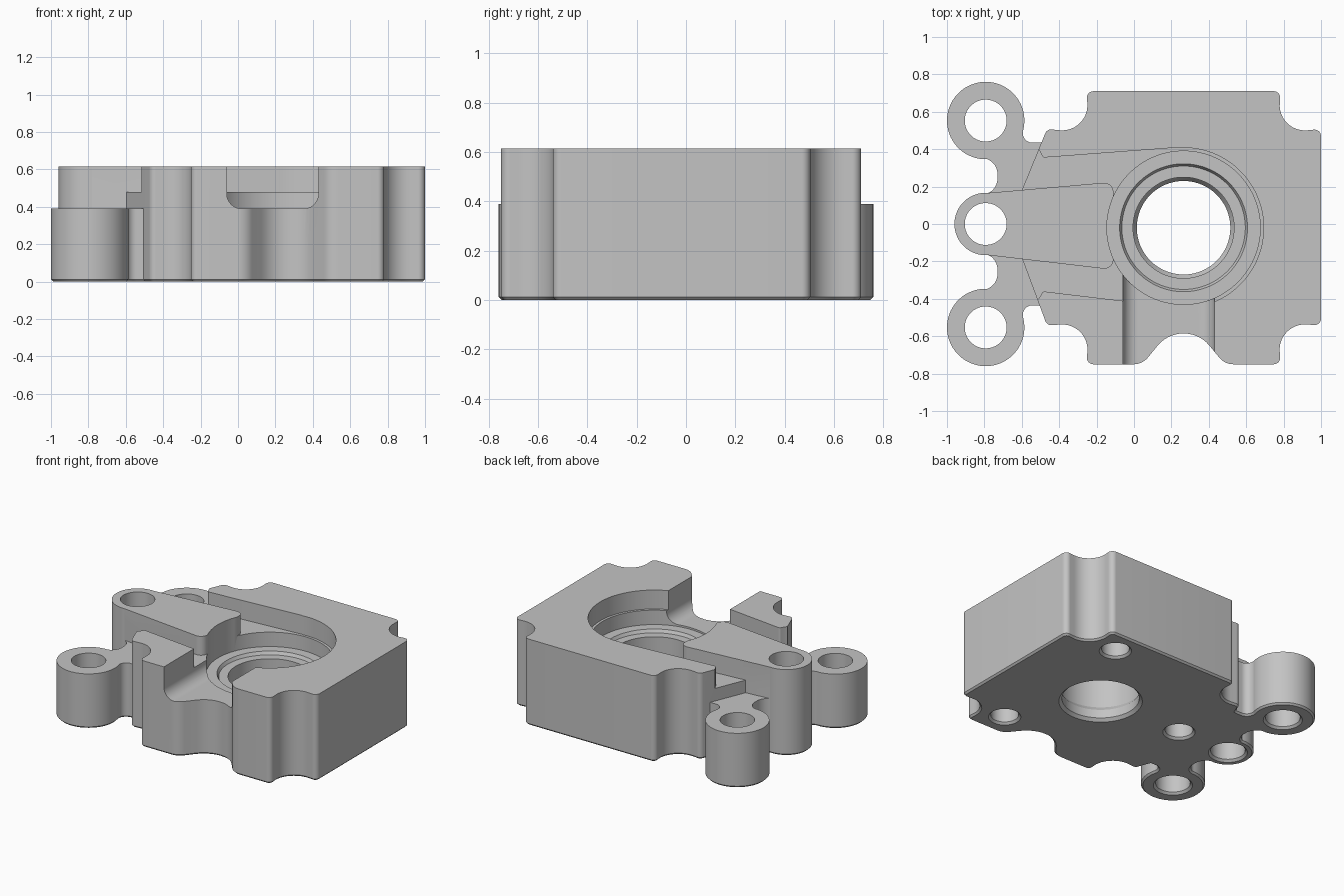
import bpy, bmesh, math
from mathutils import Vector, Matrix

if "Cube" in bpy.data.objects:
    bpy.data.objects.remove(bpy.data.objects["Cube"])

TOP, STEP, LOW = 0.615, 0.48, 0.39
CX, CY = 0.265, -0.02
LUG_X, LUG_Y = -0.793, 0.553
CHAMFER = 0.012

metal = bpy.data.materials.new("cast_grey")
metal.use_nodes = True
GREY = (0.55, 0.55, 0.55, 1)
metal.diffuse_color = GREY
metal.node_tree.nodes["Principled BSDF"].inputs["Base Color"].default_value = GREY


def fillet(corners, steps=12):
    """Round each (x, y, radius) corner and return a counter-clockwise outline."""
    out, n = [], len(corners)
    for i, c in enumerate(corners):
        p, r = Vector(c[:2]), (c[2] if len(c) > 2 else 0)
        if r == 0:
            out.append(p)
            continue
        a = (Vector(corners[i - 1][:2]) - p).normalized()
        b = (Vector(corners[(i + 1) % n][:2]) - p).normalized()
        half = a.angle(b) / 2
        reach = r / math.tan(half)
        centre = p + (a + b).normalized() * (r / math.sin(half))
        u, v = p + a * reach - centre, p + b * reach - centre
        turn = math.atan2(u.x * v.y - u.y * v.x, u.dot(v))
        for k in range(steps + 1):
            out.append(centre + Matrix.Rotation(turn * k / steps, 2) @ u)
    area = sum(out[i - 1].x * q.y - out[i - 1].y * q.x for i, q in enumerate(out))
    return out if area > 0 else out[::-1]


def inset(pts, d):
    """Move an outline inward by d."""
    res = []
    for i, p in enumerate(pts):
        a = (p - pts[i - 1]).normalized()
        b = (pts[(i + 1) % len(pts)] - p).normalized()
        na, nb = Vector((-a.y, a.x)), Vector((-b.y, b.x))
        res.append(p + (na + nb) * (d / (1 + na.dot(nb))))
    return res


def loft(name, rings):
    """Skin a stack of equal-length rings and cap both ends."""
    bm = bmesh.new()
    loops = [[bm.verts.new(p) for p in ring] for ring in rings]
    for lo, hi in zip(loops, loops[1:]):
        for i in range(len(lo)):
            j = (i + 1) % len(lo)
            bm.faces.new((lo[i], lo[j], hi[j], hi[i]))
    bm.faces.new(loops[0][::-1])
    bm.faces.new(loops[-1])
    bmesh.ops.recalc_face_normals(bm, faces=bm.faces)
    me = bpy.data.meshes.new(name)
    bm.to_mesh(me)
    bm.free()
    me.materials.append(metal)
    ob = bpy.data.objects.new(name, me)
    bpy.context.collection.objects.link(ob)
    return ob


def prism(name, corners, z0, z1, chamfer=0):
    pts = fillet(corners)
    levels = [(pts, z0), (pts, z1)]
    if chamfer:
        levels = [(inset(pts, chamfer), z0), (pts, z0 + chamfer), (pts, z1)]
    return loft(name, [[(p.x, p.y, z) for p in ring] for ring, z in levels])


def lathe(name, x, y, profile, n=64):
    """Turn (radius, height) pairs about a vertical axis."""
    angles = [math.tau * (i + 0.5) / n for i in range(n)]
    return loft(name, [[(x + r * math.cos(a), y + r * math.sin(a), z) for a in angles]
                       for r, z in profile])


def combine(target, other, op):
    mod = target.modifiers.new(op, 'BOOLEAN')
    mod.operation, mod.object, mod.solver = op, other, 'EXACT'
    bpy.context.view_layer.objects.active = target
    bpy.ops.object.modifier_apply(modifier=mod.name)
    bpy.data.objects.remove(other)


def lug(y, r, top):
    combine(housing, lathe("lug", LUG_X, y, [
        (r - CHAMFER, 0), (r, CHAMFER), (r, top)]), 'UNION')


def hole(x, y, r, top):
    combine(housing, lathe("hole_cutter", x, y, [
        (r + 0.015, -0.05), (r + 0.015, 0), (r, 0.015), (r, top)], 48), 'DIFFERENCE')


# Main block with scalloped corners and a hollow in the front wall
housing = prism("housing", [
    (-0.255, 0.71, 0.035), (-0.235, 0.485, 0.135), (-0.465, 0.508, 0.035), (-0.6, 0.18),
    (-0.6, -0.18), (-0.465, -0.543, 0.035), (-0.235, -0.525, 0.135), (-0.255, -0.75, 0.035),
    (0.045, -0.75, 0.1), (CX, -0.48, 0.18), (0.485, -0.75, 0.1),
    (0.785, -0.75, 0.035), (0.765, -0.525, 0.135), (1, -0.543, 0.035),
    (1, 0.508, 0.035), (0.765, 0.485, 0.135), (0.785, 0.71, 0.035)], 0, TOP, CHAMFER)

# Side channel, upper counterbore and front notch
combine(housing, prism("channel_cutter", [
    (-0.8, 0.75), (-0.503, 0.39), (-0.487, 0.355, 0.015), (0.22, 0.408), (CX, CY),
    (0.1, -0.43), (-0.487, -0.36, 0.015), (-0.503, -0.39), (-0.8, -0.75)],
    STEP, TOP + 0.1), 'DIFFERENCE')
combine(housing, lathe("counterbore_cutter", CX, CY,
                       [(0.428, STEP), (0.428, TOP + 0.1)], 96), 'DIFFERENCE')
notch = fillet([(-0.06, LOW, 0.08), (0.43, LOW, 0.08), (0.43, 0.8), (-0.06, 0.8)])
combine(housing, loft("notch_cutter", [[(p.x, y, p.y) for p in notch] for y in (-0.9, -0.2)]),
        'DIFFERENCE')

# Low web that carries the lugs
half = [(-0.3, 0.47), (-0.46, 0.47), (-0.49, 0.435, 0.035), (-0.59, 0.435, 0.05),
        (-0.6, LUG_Y), (-0.78, LUG_Y), (-0.78, 0.352), (-0.73, 0.352, 0.085),
        (-0.73, 0.162, 0.085), (-0.78, 0.162)]
# The rounded bay reaches back inside the lugs
half[5:7] = [(-0.83, LUG_Y), (-0.83, 0.352)]
half[-1] = (-0.83, 0.157)
mirrored = [(c[0], -c[1], *c[2:]) for c in reversed(half)]
combine(housing, prism("web", half + mirrored, 0, LOW, CHAMFER), 'UNION')
for side in (1, -1):
    lug(side * LUG_Y, 0.207, LOW)

# Full-height tongue with the middle lug at its end
combine(housing, prism("tongue", [
    (LUG_X, 0.165), (-0.11, 0.225, 0.05), (-0.11, -0.245, 0.05), (LUG_X, -0.165)],
    0, TOP, CHAMFER), 'UNION')
lug(0, 0.167, TOP)

# Stepped main bore with a retaining lip at the bottom
combine(housing, lathe("bore_cutter", CX, CY, [
    (0.27, -0.05), (0.27, 0), (0.25, 0.02), (0.25, 0.08), (0.27, 0.11), (0.27, 0.355),
    (0.33, 0.355), (0.342, 0.377), (0.41, 0.377), (0.41, TOP + 0.1)], 96), 'DIFFERENCE')

# Lug holes go through, mounting holes are blind
for y in (-LUG_Y, 0, LUG_Y):
    hole(LUG_X, y, 0.112, TOP + 0.1)
for x, y in ((0.61, 0.54), (0.61, -0.575), (-0.38, 0)):
    hole(x, y, 0.09, 0.32)

bpy.ops.object.select_all(action='DESELECT')
housing.select_set(True)
bpy.context.view_layer.objects.active = housing
bpy.ops.object.shade_smooth_by_angle(angle=math.radians(30))
